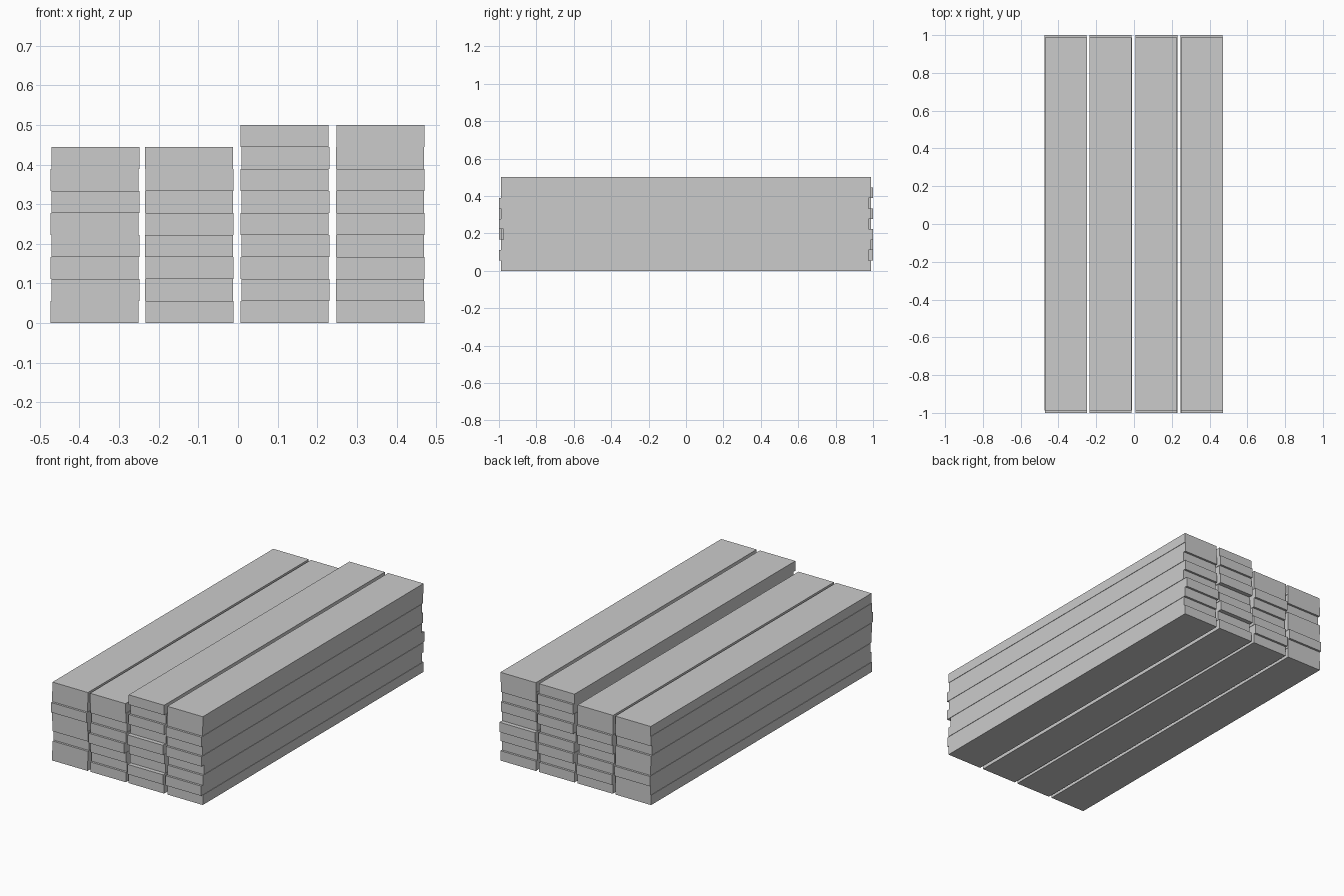
import bpy

if "Cube" in bpy.data.objects:
    bpy.data.objects.remove(bpy.data.objects["Cube"])

WIDTH, LENGTH, THICK = 0.222, 1.976, 0.5 / 9
SLIDE = 0.012    # how far a board is pushed along its length
JITTER = 0.0012  # slight sideways misalignment

# Each stack: centre x and the lengthwise push of its boards, bottom to top
stacks = [
    (-0.361, [0, 0, 1, 0, 0, -1, 0, 0]),
    (-0.123, [0, 1, 0, -1, 0, 1, 0, 0]),
    (0.119, [0, -1, 1, 0, -1, 1, 0, 1, 0]),
    (0.359, [0, -1, 0, 1, -1, 0, -1, 0, 0]),
]


def board(name, x, y, z):
    bpy.ops.mesh.primitive_cube_add(size=1, location=(x, y, z))
    ob = bpy.context.object
    ob.name = name
    ob.scale = (WIDTH, LENGTH, THICK)
    bpy.ops.object.transform_apply(location=False, rotation=False, scale=True)


# Stacked planks
for s, (x, pushes) in enumerate(stacks):
    for i, push in enumerate(pushes):
        dx = JITTER * (1 if (i + s) % 2 else -1)
        board(f"plank_stack{s + 1}_layer{i + 1}", x + dx, push * SLIDE, (i + 0.5) * THICK)
